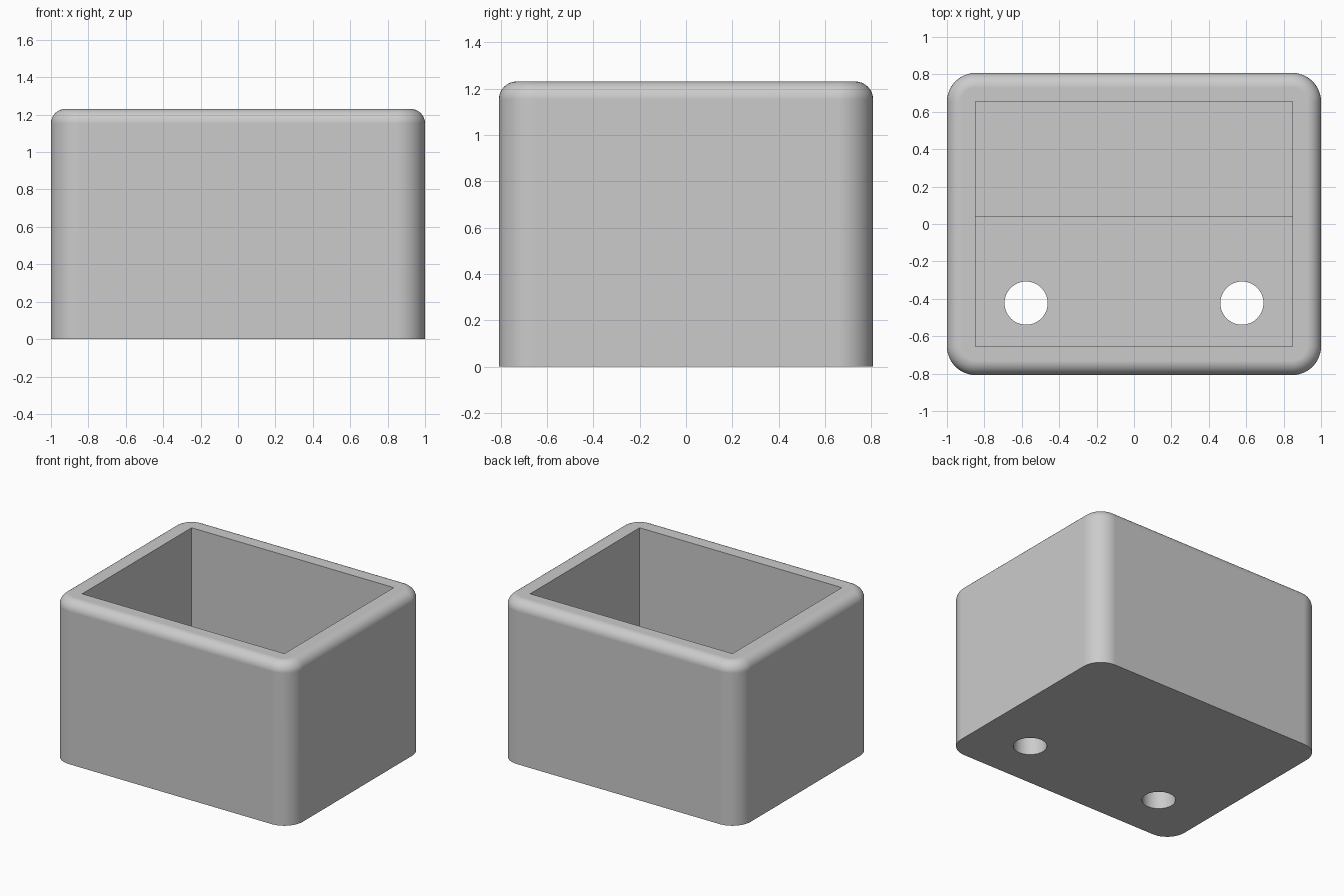
import bpy
import bmesh
import math

cube = bpy.data.objects.get("Cube")
if cube:
    bpy.data.objects.remove(cube, do_unlink=True)

MM = 2 / 26                      # one design unit
WIDTH, DEPTH, HEIGHT = 26 * MM, 21 * MM, 16 * MM
WALL = 2 * MM
FLOOR, LEDGE = 2 * MM, 4 * MM    # front and back floor heights
STEP_Y = 0.5 * MM
HOLE_X, HOLE_Y, HOLE_R = 7.5 * MM, -5.5 * MM, 1.5 * MM

grey = bpy.data.materials.new("light_grey")
grey.use_nodes = True
colour = (0.6, 0.6, 0.6, 1)
grey.diffuse_color = colour
grey.node_tree.nodes["Principled BSDF"].inputs["Base Color"].default_value = colour


def add_object(name, bm):
    mesh = bpy.data.meshes.new(name)
    bm.to_mesh(mesh)
    bm.free()
    obj = bpy.data.objects.new(name, mesh)
    mesh.materials.append(grey)
    bpy.context.collection.objects.link(obj)
    return obj


def box(low, high):
    bm = bmesh.new()
    bmesh.ops.create_cube(bm, size=1)
    for v in bm.verts:
        v.co = [a if c < 0 else b for a, b, c in zip(low, high, v.co)]
    return bm


def bevel(bm, edges, radius, segments):
    bmesh.ops.bevel(bm, geom=edges, offset=radius, segments=segments,
                    profile=0.5, affect='EDGES', clamp_overlap=False)


# Outer block: rounded upright corners, then a rounded top rim
bm = box((-WIDTH / 2, -DEPTH / 2, 0), (WIDTH / 2, DEPTH / 2, HEIGHT))
bevel(bm, [e for e in bm.edges
           if abs(e.verts[0].co.z - e.verts[1].co.z) > 0.1], WALL, 12)
bevel(bm, [e for e in bm.edges
           if all(v.co.z > HEIGHT - 0.001 for v in e.verts)], MM, 8)
body = add_object("box_body", bm)

# Cavity in two depths, leaving a raised ledge along the back
ix, iy, top = WIDTH / 2 - WALL, DEPTH / 2 - WALL, HEIGHT + 0.1
bm = box((-ix, -iy, LEDGE), (ix, iy, top))
cutters = [add_object("cavity_cutter", bm)]
bm = box((-ix, -iy, FLOOR), (ix, STEP_Y, HEIGHT / 2))
cutters.append(add_object("front_pocket_cutter", bm))

# Two round holes through the front floor
for side, x in (("right", -HOLE_X), ("left", HOLE_X)):
    bm = bmesh.new()
    bmesh.ops.create_cone(bm, cap_ends=True, segments=48, radius1=HOLE_R,
                          radius2=HOLE_R, depth=HEIGHT)
    bmesh.ops.translate(bm, verts=bm.verts, vec=(x, HOLE_Y, 0))
    cutters.append(add_object(side + "_hole_cutter", bm))

bpy.ops.object.select_all(action='DESELECT')
body.select_set(True)
bpy.context.view_layer.objects.active = body
for cutter in cutters:
    cut = body.modifiers.new(cutter.name, 'BOOLEAN')
    cut.operation = 'DIFFERENCE'
    cut.solver = 'EXACT'
    cut.object = cutter
    bpy.ops.object.modifier_apply(modifier=cut.name)
    bpy.data.objects.remove(cutter, do_unlink=True)

# Smooth fillets with flat faces kept even
bpy.ops.object.shade_smooth_by_angle(angle=math.radians(30))
even = body.modifiers.new("even_faces", 'WEIGHTED_NORMAL')
even.keep_sharp = True
